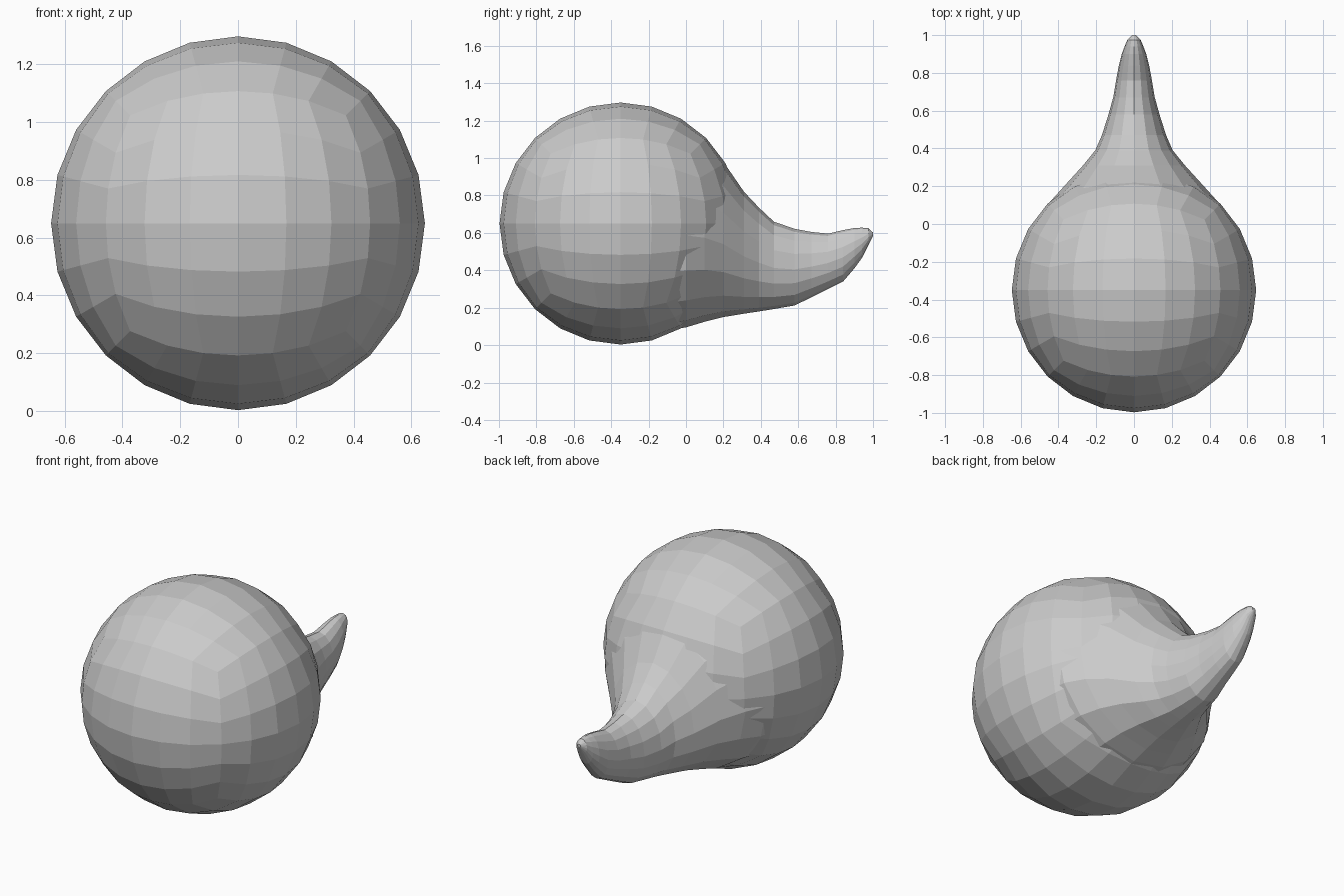
import bpy, bmesh
from math import sin, cos, tan, pi
from mathutils import Vector

if "Cube" in bpy.data.objects:
    bpy.data.objects.remove(bpy.data.objects["Cube"])

CENTRE, RADIUS, N = Vector((0, -0.35, 0.65)), 0.647, 6


def make_object(name, bm):
    bmesh.ops.recalc_face_normals(bm, faces=bm.faces[:])
    mesh = bpy.data.meshes.new(name)
    bm.to_mesh(mesh)
    bm.free()
    obj = bpy.data.objects.new(name, mesh)
    bpy.context.collection.objects.link(obj)
    return obj


# round body: cube grid with even angles pushed out to a sphere
bm = bmesh.new()
for axis in range(3):
    for side in (-1, 1):
        grid = []
        for i in range(N + 1):
            row = []
            for j in range(N + 1):
                p = [0, 0, 0]
                p[axis] = side
                p[(axis + 1) % 3] = tan(pi / 4 * (2 * i / N - 1))
                p[(axis + 2) % 3] = tan(pi / 4 * (2 * j / N - 1))
                row.append(bm.verts.new(CENTRE + Vector(p).normalized() * RADIUS))
            grid.append(row)
        for i in range(N):
            for j in range(N):
                bm.faces.new((grid[i][j], grid[i + 1][j], grid[i + 1][j + 1], grid[i][j + 1]))
bmesh.ops.remove_doubles(bm, verts=bm.verts[:], dist=0.001)
body = make_object("body", bm)

# drawn-out tail: (y, bottom z, top z, half width) stations
stations = [
    (-0.20, 0.06, 1.18, 0.56), (0.00, 0.095, 1.14, 0.53), (0.10, 0.125, 1.08, 0.46),
    (0.20, 0.15, 0.98, 0.37), (0.31, 0.168, 0.82, 0.27), (0.39, 0.18, 0.735, 0.205),
    (0.47, 0.193, 0.66, 0.17), (0.58, 0.212, 0.622, 0.135), (0.67, 0.255, 0.605, 0.11),
    (0.76, 0.30, 0.596, 0.095), (0.84, 0.34, 0.615, 0.08), (0.90, 0.41, 0.626, 0.065),
    (0.94, 0.465, 0.628, 0.05), (0.975, 0.535, 0.625, 0.035), (1.00, 0.585, 0.602, 0.01)]
SIDES = 16
bm = bmesh.new()
rings = []
for y, lo, hi, w in stations:
    ring = []
    for k in range(SIDES):
        a = 2 * pi * k / SIDES
        mid = lo + (hi - lo) * 0.47
        half = (hi - mid) if sin(a) > 0 else (mid - lo)
        ring.append(bm.verts.new((w * cos(a), y, mid + half * sin(a))))
    rings.append(ring)
for a, b in zip(rings, rings[1:]):
    for k in range(SIDES):
        n = (k + 1) % SIDES
        bm.faces.new((a[k], a[n], b[n], b[k]))
bm.faces.new(rings[0])
bm.faces.new(rings[-1])
tail = make_object("tail_helper", bm)
tail.hide_render = True

# merge tail into the body as one skin
mod = body.modifiers.new("join_tail", 'BOOLEAN')
mod.operation = 'UNION'
mod.solver = 'EXACT'
mod.object = tail
bpy.context.view_layer.objects.active = body
body.select_set(True)
bpy.ops.object.modifier_apply(modifier=mod.name)
bpy.data.objects.remove(tail)
body.name = "body_with_tail"
